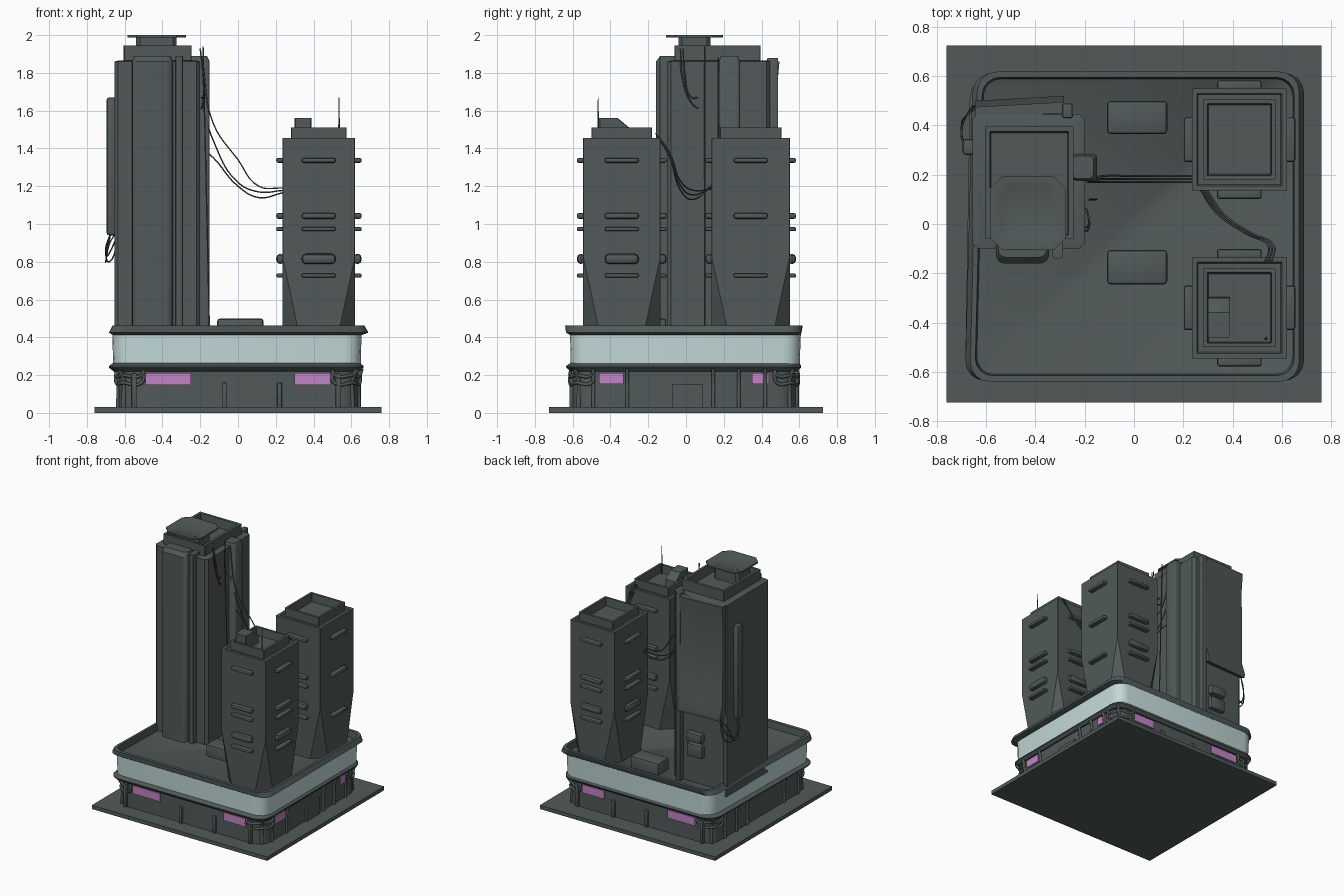
import bpy, bmesh, math


def material(name, rgb):
    m = bpy.data.materials.new(name)
    m.diffuse_color = (*rgb, 1)
    return m


GREY = material("dark_concrete", (0.082, 0.102, 0.099))
PALE = material("pale_glow_band", (0.54, 0.69, 0.69))
PURPLE = material("purple_sign", (0.53, 0.23, 0.56))


def finish(name, bm, mat):
    bmesh.ops.recalc_face_normals(bm, faces=bm.faces)
    me = bpy.data.meshes.new(name)
    bm.to_mesh(me)
    bm.free()
    me.materials.append(mat)
    me.polygons.foreach_set("use_smooth", [True] * len(me.polygons))
    me.set_sharp_from_angle(angle=math.radians(35))
    ob = bpy.data.objects.new(name, me)
    bpy.context.collection.objects.link(ob)
    return ob


def loft(name, rings, mat=GREY, seg=1, skew=0.0, caps=True):
    """Stack of rounded rectangles: (x0, x1, y0, y1, z, corner radius)."""
    bm = bmesh.new()
    loops = []
    for x0, x1, y0, y1, z, r in rings:
        r = max(r, 0.0005)
        loop = []
        corners = ((x1 - r, y1 - r), (x0 + r, y1 - r), (x0 + r, y0 + r), (x1 - r, y0 + r))
        for k, (cx, cy) in enumerate(corners):
            for i in range(seg + 1):
                a = math.pi / 2 * (k + i / seg)
                x, y = cx + r * math.cos(a), cy + r * math.sin(a)
                if x < 0:
                    x += skew * (y + 0.6) / 1.2
                loop.append(bm.verts.new((x, y, z)))
        loops.append(loop)
    n = len(loops[0])
    for a, b in zip(loops, loops[1:]):
        for i in range(n):
            bm.faces.new((a[i], a[(i + 1) % n], b[(i + 1) % n], b[i]))
    if caps:
        bm.faces.new(loops[0][::-1])
        bm.faces.new(loops[-1])
    return finish(name, bm, mat)


def box(name, x0, x1, y0, y1, z0, z1, mat=GREY, bevel=0.0):
    bm = bmesh.new()
    bmesh.ops.create_cube(bm, size=1)
    for v in bm.verts:
        v.co = ((x0 + x1) / 2 + v.co.x * (x1 - x0), (y0 + y1) / 2 + v.co.y * (y1 - y0),
                (z0 + z1) / 2 + v.co.z * (z1 - z0))
    if bevel:
        bmesh.ops.bevel(bm, geom=bm.edges[:], offset=bevel, segments=2, profile=0.5, affect='EDGES')
    return finish(name, bm, mat)


def prism(name, pts, x0, x1, dy=0.0):
    """Side profile of (y, z) points swept from x0 to x1, shifted by dy in y."""
    bm = bmesh.new()
    a = [bm.verts.new((x0, y, z)) for y, z in pts]
    b = [bm.verts.new((x1, y + dy, z)) for y, z in pts]
    n = len(pts)
    for i in range(n):
        bm.faces.new((a[i], a[(i + 1) % n], b[(i + 1) % n], b[i]))
    bm.faces.new(a[::-1])
    bm.faces.new(b)
    return finish(name, bm, GREY)


def tube(name, pts, radius=0.004, smooth=True):
    cu = bpy.data.curves.new(name, 'CURVE')
    cu.dimensions = '3D'
    cu.bevel_depth, cu.bevel_resolution, cu.resolution_u = radius, 1, 6
    cu.use_fill_caps = True
    if smooth:
        sp = cu.splines.new('BEZIER')
        sp.bezier_points.add(len(pts) - 1)
        for p, co in zip(sp.bezier_points, pts):
            p.co = co
            p.handle_left_type = p.handle_right_type = 'AUTO'
    else:
        sp = cu.splines.new('POLY')
        sp.points.add(len(pts) - 1)
        for p, co in zip(sp.points, pts):
            p.co = (*co, 1)
    ob = bpy.data.objects.new(name, cu)
    bpy.context.collection.objects.link(ob)
    cu.materials.append(GREY)
    bpy.ops.object.select_all(action='DESELECT')
    ob.select_set(True)
    bpy.context.view_layer.objects.active = ob
    bpy.ops.object.convert(target='MESH')


# Ground slab and podium
box("ground_slab", -0.76, 0.76, -0.725, 0.725, 0, 0.03)
loft("podium_wall", [(-0.63, 0.635, -0.6, 0.58, 0.02, 0.1), (-0.63, 0.635, -0.6, 0.58, 0.25, 0.1)], seg=4)
loft("podium_lower_trim", [(-0.66, 0.645, -0.61, 0.59, 0.22, 0.09), (-0.685, 0.665, -0.635, 0.61, 0.24, 0.1),
     (-0.685, 0.665, -0.635, 0.61, 0.248, 0.1), (-0.66, 0.645, -0.61, 0.6, 0.265, 0.09)], seg=4, skew=0.02)
loft("podium_light_band", [(-0.662, 0.65, -0.61, 0.602, 0.255, 0.09), (-0.665, 0.652, -0.612, 0.605, 0.34, 0.09),
     (-0.667, 0.654, -0.614, 0.608, 0.42, 0.09)], PALE, 4, 0.025, caps=False)
loft("podium_parapet_and_roof", [(-0.66, 0.65, -0.61, 0.6, 0.41, 0.09), (-0.685, 0.69, -0.635, 0.612, 0.425, 0.08),
     (-0.665, 0.67, -0.64, 0.618, 0.462, 0.08), (-0.645, 0.65, -0.615, 0.595, 0.462, 0.07),
     (-0.635, 0.64, -0.605, 0.585, 0.37, 0.07)], seg=4, skew=0.03)

# Podium pillars with heads bent outward, front and back then the sides
for x, top in ((-0.55, 0.2), (-0.07, 0.15), (0.22, 0.15), (0.53, 0.2)):
    for y, s in ((-0.6, -1), (0.58, 1)):
        box("podium_pillar", x - 0.013, x + 0.013, y - 0.018, y + 0.018, 0.03, top + 0.01, bevel=0.005)
for y in (-0.49, -0.31, 0.145, 0.28, 0.42):
    for x, s in ((-0.63, -1), (0.635, 1)):
        tube("podium_side_pillar", [(x + s * 0.005, y, 0.03), (x + s * 0.005, y, 0.18), (x + s * 0.02, y, 0.235)], 0.011)
for sx in (-1, 1):
    for cy, sy in ((-0.57, -1), (0.55, 1)):
        for z in (0.16, 0.2):
            tube("corner_pipe", [(sx * 0.5, cy + sy * 0.04, 0.23), (sx * 0.51, cy + sy * 0.045, z),
                                 (sx * 0.61, cy + sy * 0.01, z), (sx * 0.645, cy - sy * 0.07, z),
                                 (sx * 0.645, cy - sy * 0.08, 0.23)], 0.009)
        tube("corner_pillar", [(sx * 0.607, cy, 0.03), (sx * 0.607, cy, 0.18), (sx * 0.63, cy + sy * 0.02, 0.235)], 0.013)

# Shop signs and doors
for x0, x1 in ((-0.49, -0.25), (0.3, 0.49)):
    box("front_sign", x0, x1, -0.608, -0.599, 0.148, 0.212, PURPLE)
    box("back_sign", x0, x1, 0.579, 0.588, 0.148, 0.212, PURPLE)
for y0, y1 in ((-0.46, -0.33), (0.35, 0.44)):
    box("side_sign", 0.634, 0.643, y0, y1, 0.152, 0.212, PURPLE)
box("side_door", 0.63, 0.65, -0.075, 0.09, 0.03, 0.15)

# Roof vents
for y0, y1 in ((0.365, 0.5), (-0.245, -0.105)):
    box("roof_vent", -0.11, 0.135, y0, y1, 0.36, 0.5, bevel=0.015)

# Twin towers: corners cut back toward the foot, hollow caps, window ledges on all sides
X0, X1 = 0.235, 0.62
for tag, y0, y1 in (("front", -0.545, -0.135), ("back", 0.135, 0.55)):
    loft(tag + "_tower", [(X0, X1, y0, y1, 0.36, 0.1), (X0, X1, y0, y1, 0.6, 0.05), (X0, X1, y0, y1, 0.82, 0.002),
         (X0, X1, y0, y1, 1.455, 0.002), (X0 + 0.02, X1 - 0.02, y0 + 0.02, y1 - 0.02, 1.455, 0.002),
         (X0 + 0.025, X1 - 0.025, y0 + 0.025, y1 - 0.025, 1.445, 0.002)])
    cap = [(0.045, 1.43), (0.045, 1.51), (0.062, 1.51), (0.067, 1.448)]
    loft(tag + "_tower_cap", [(X0 + d, X1 - d, y0 + d, y1 - d, z, 0.002) for d, z in cap])
    cx, cy = (X0 + X1) / 2, (y0 + y1) / 2
    for z, h in ((1.337, 0.026), (1.043, 0.032), (0.973, 0.022), (0.815, 0.055), (0.727, 0.022)):
        b = h * 0.4
        lo, hi = z - h / 2, z + h / 2
        box("window_ledge", cx - 0.09, cx + 0.09, y0 - 0.033, y0 + 0.01, lo, hi, bevel=b)
        box("window_ledge", cx - 0.09, cx + 0.09, y1 - 0.01, y1 + 0.033, lo, hi, bevel=b)
        box("window_ledge", X0 - 0.033, X0 + 0.01, cy - 0.09, cy + 0.09, lo, hi, bevel=b)
        if tag == "front" or z not in (0.973, 0.815):
            box("window_ledge", X1 - 0.01, X1 + 0.035, cy - 0.09, cy + 0.09, lo, hi, bevel=b)
loft("rooftop_duct", [(0.3, 0.39, -0.46, -0.295, 1.44, 0.005), (0.3, 0.39, -0.46, -0.3, 1.51, 0.005),
                      (0.3, 0.39, -0.46, -0.36, 1.56, 0.005)])
loft("antenna", [(0.529, 0.541, -0.471, -0.459, 1.44, 0.004), (0.531, 0.539, -0.469, -0.461, 1.54, 0.003),
                 (0.533, 0.537, -0.467, -0.463, 1.67, 0.002)])

# Tall tower with hollow cap and landing dish
loft("tall_tower", [(-0.655, -0.2, -0.1, 0.445, 0.36, 0.02), (-0.655, -0.2, -0.1, 0.445, 1.86, 0.02),
     (-0.635, -0.22, -0.08, 0.425, 1.865, 0.01)])
loft("tall_tower_cap", [(-0.605, -0.245, -0.06, 0.395, 1.85, 0.003), (-0.605, -0.245, -0.06, 0.395, 1.945, 0.003),
     (-0.585, -0.265, -0.045, 0.375, 1.945, 0.003), (-0.58, -0.27, -0.04, 0.37, 1.875, 0.003)])
loft("dish_pedestal", [(-0.54, -0.325, -0.04, 0.13, 1.87, 0.02), (-0.54, -0.325, -0.04, 0.13, 1.99, 0.02)])
loft("landing_dish", [(-0.585, -0.275, -0.105, 0.195, 1.988, 0.05), (-0.585, -0.275, -0.105, 0.195, 2.0, 0.05),
     (-0.555, -0.305, -0.075, 0.165, 2.0, 0.04), (-0.535, -0.325, -0.055, 0.145, 1.992, 0.03)])

# Tall tower pilasters
loft("front_pilaster", [(-0.56, -0.345, -0.16, 0, 0.36, 0.035), (-0.56, -0.345, -0.16, 0, 1.86, 0.035),
                        (-0.55, -0.355, -0.135, 0, 1.89, 0.03)], seg=4)
loft("front_slim_pilaster", [(-0.33, -0.29, -0.14, -0.05, 0.36, 0.01), (-0.33, -0.29, -0.14, -0.05, 1.89, 0.01)], seg=2)
loft("side_pilaster", [(-0.25, -0.15, 0.175, 0.285, 0.36, 0.015), (-0.25, -0.15, 0.175, 0.285, 1.86, 0.015),
                       (-0.25, -0.165, 0.185, 0.275, 1.89, 0.015)], seg=3)
box("back_corner_rail", -0.29, -0.25, 0.43, 0.488, 0.36, 1.88, bevel=0.006)

# Back display panel with sloped head and foot, and the side blade sign
prism("display_panel", [(0.43, 1.0), (0.495, 0.97), (0.5, 1.0), (0.468, 1.1), (0.462, 1.72), (0.475, 1.86), (0.43, 1.86)],
      -0.645, -0.285, 0.02)
box("blade_sign", -0.695, -0.64, 0.28, 0.345, 0.94, 1.67, bevel=0.012)
box("air_unit", -0.47, -0.34, 0.43, 0.49, 0.74, 0.81, bevel=0.01)
box("air_unit", -0.47, -0.34, 0.43, 0.48, 0.62, 0.72, bevel=0.01)

# Hanging cables
for i in range(3):
    d = i * 0.012
    tube("bridge_cable", [(-0.19, 0.17 + d / 2, 1.88 - i * 0.24), (-0.13, 0.17 + d, 1.53 - i * 0.09),
                          (0.0, 0.17 + d, 1.24 - i * 0.02 + (0.1 if i == 0 else 0)),
                          (0.11, 0.17 + d, 1.2 - i * 0.03), (0.24, 0.17 + d, 1.19 - i * 0.012)])
    tube("twin_tower_cable", [(0.27 + d, 0.14, 1.21 - d), (0.34 + d, 0.04, 1.13 + d * 2), (0.44 + d, -0.03, 1.18 + d * 2),
                              (0.545 + d, -0.09, 1.36 + d), (0.53 + d, -0.16, 1.48)])
    tube("blade_sign_cable", [(-0.675, 0.3 + d, 0.95), (-0.7, 0.36 + d, 0.87 - d * 3), (-0.68, 0.44, 0.8 + d * 4),
                              (-0.62, 0.48, 0.99)])
for d in (0, 0.015):
    tube("wall_cable", [(-0.2, -0.03 + d, 1.93), (-0.185, -0.02 + d, 1.78), (-0.185, 0.03, 1.64 + d * 2),
                        (-0.195, 0.065, 1.61 + d * 4)])
tube("drop_cable", [(-0.185, 0.1, 1.94), (-0.15, 0.1, 0.38)], 0.004, smooth=False)
